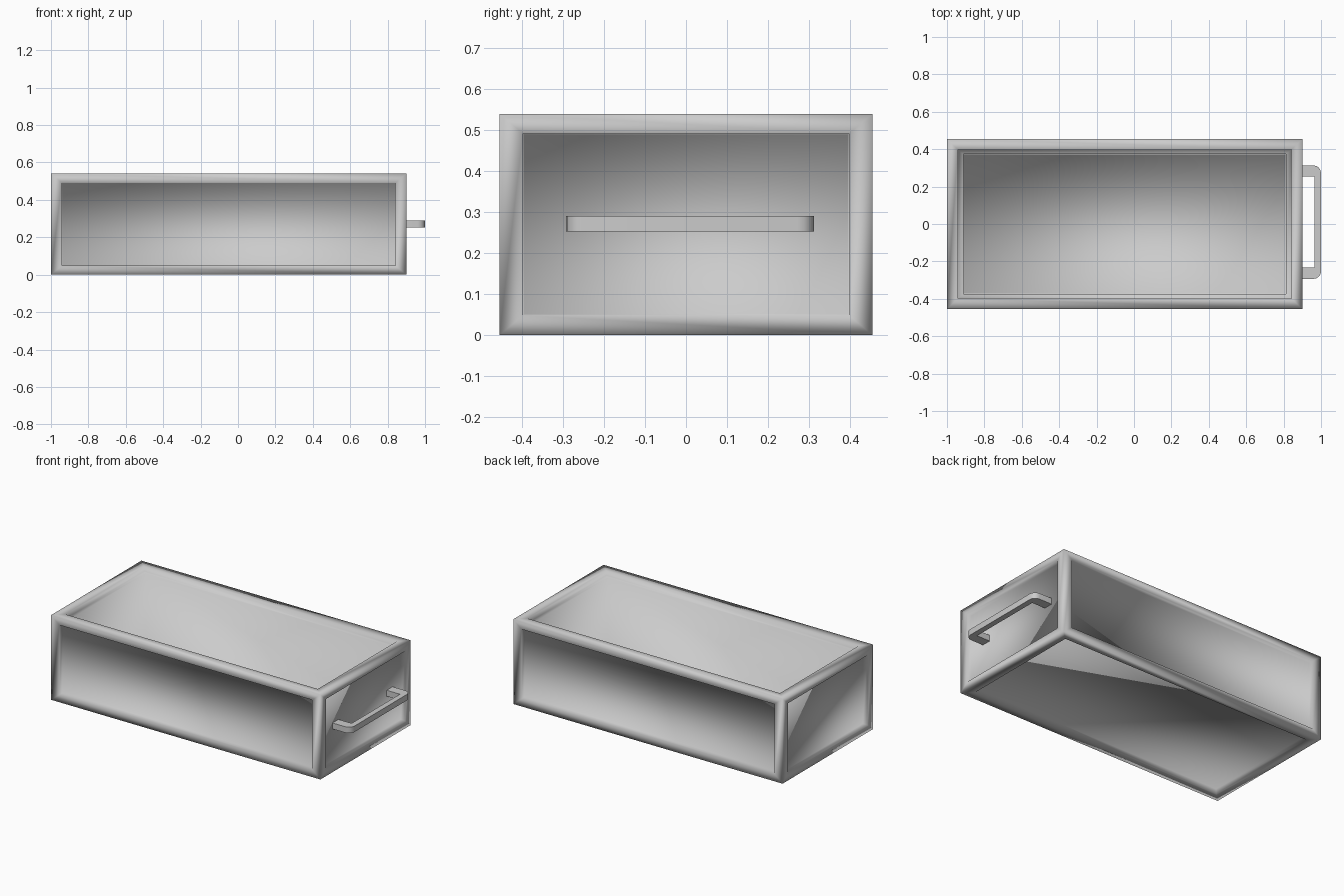
import bpy, bmesh, math
from mathutils import Vector

if "Cube" in bpy.data.objects:
    bpy.data.objects.remove(bpy.data.objects["Cube"])

grey = bpy.data.materials.new("light grey")
grey.diffuse_color = (0.6, 0.6, 0.6, 1)
grey.use_nodes = True
grey.node_tree.nodes["Principled BSDF"].inputs["Base Color"].default_value = grey.diffuse_color


def finish(bm, name):
    bmesh.ops.recalc_face_normals(bm, faces=bm.faces)
    mesh = bpy.data.meshes.new(name)
    bm.to_mesh(mesh)
    bm.free()
    mesh.materials.append(grey)
    obj = bpy.data.objects.new(name, mesh)
    bpy.context.collection.objects.link(obj)
    return obj


def step(bm, face, normal, margin, depth):
    """Extrude a face, shrink it by a margin per axis and push it inward."""
    new = bmesh.ops.extrude_discrete_faces(bm, faces=[face])["faces"][0]
    mid = new.calc_center_median()
    for v in new.verts:
        for i in range(3):
            if abs(normal[i]) < 0.5:
                v.co[i] -= math.copysign(margin[i], v.co[i] - mid[i])
        v.co -= normal * depth
    return new


# Drawer body: a box with a framed, recessed panel on every side
LOW, HIGH = Vector((-1.0, -0.455, 0.0)), Vector((0.9, 0.455, 0.54))
bm = bmesh.new()
bmesh.ops.create_cube(bm, size=1)
for v in bm.verts:
    v.co = Vector([HIGH[i] if v.co[i] > 0 else LOW[i] for i in range(3)])
bm.normal_update()
for face in list(bm.faces):
    n = face.normal.copy()
    face = step(bm, face, n, (0.058, 0.057, 0.048), 0)
    face = step(bm, face, n, (0.003, 0.003, 0.003), 0.028)
    # Open top: a ledge, then the deep inside
    if n.z > 0.5:
        face = step(bm, face, n, (0.027, 0.022, 0), 0)
        face = step(bm, face, n, (0.004, 0.004, 0), 0.455)
body = finish(bm, "drawer_body")
body.data.polygons.foreach_set("use_smooth", [True] * len(body.data.polygons))

# Handle: a flat bar outline with rounded outer corners, raised to thickness
ROOT, FRONT, MID, HALF, R = 0.865, 1.0, 0.01, 0.303, 0.04
upper = [(ROOT, HALF)]
for k in range(5):
    a = math.radians(90 - 22.5 * k)
    upper.append((FRONT - R + R * math.cos(a), HALF - R + R * math.sin(a)))
inner = [(0.965, -0.243), (ROOT, -0.243)]
half_loop = upper
outline = half_loop + [(x, -y) for x, y in reversed(half_loop)]
outline += [(ROOT, -0.243), (0.965, -0.243), (0.965, 0.243), (ROOT, 0.243)]
bm = bmesh.new()
base = bm.faces.new([bm.verts.new((x, y + MID, 0.253)) for x, y in outline])
top = bmesh.ops.extrude_face_region(bm, geom=[base])["geom"]
for v in top:
    if isinstance(v, bmesh.types.BMVert):
        v.co.z = 0.291
handle = finish(bm, "handle")
bpy.context.view_layer.objects.active = handle
handle.select_set(True)
bpy.ops.object.shade_smooth_by_angle(angle=math.radians(35))
